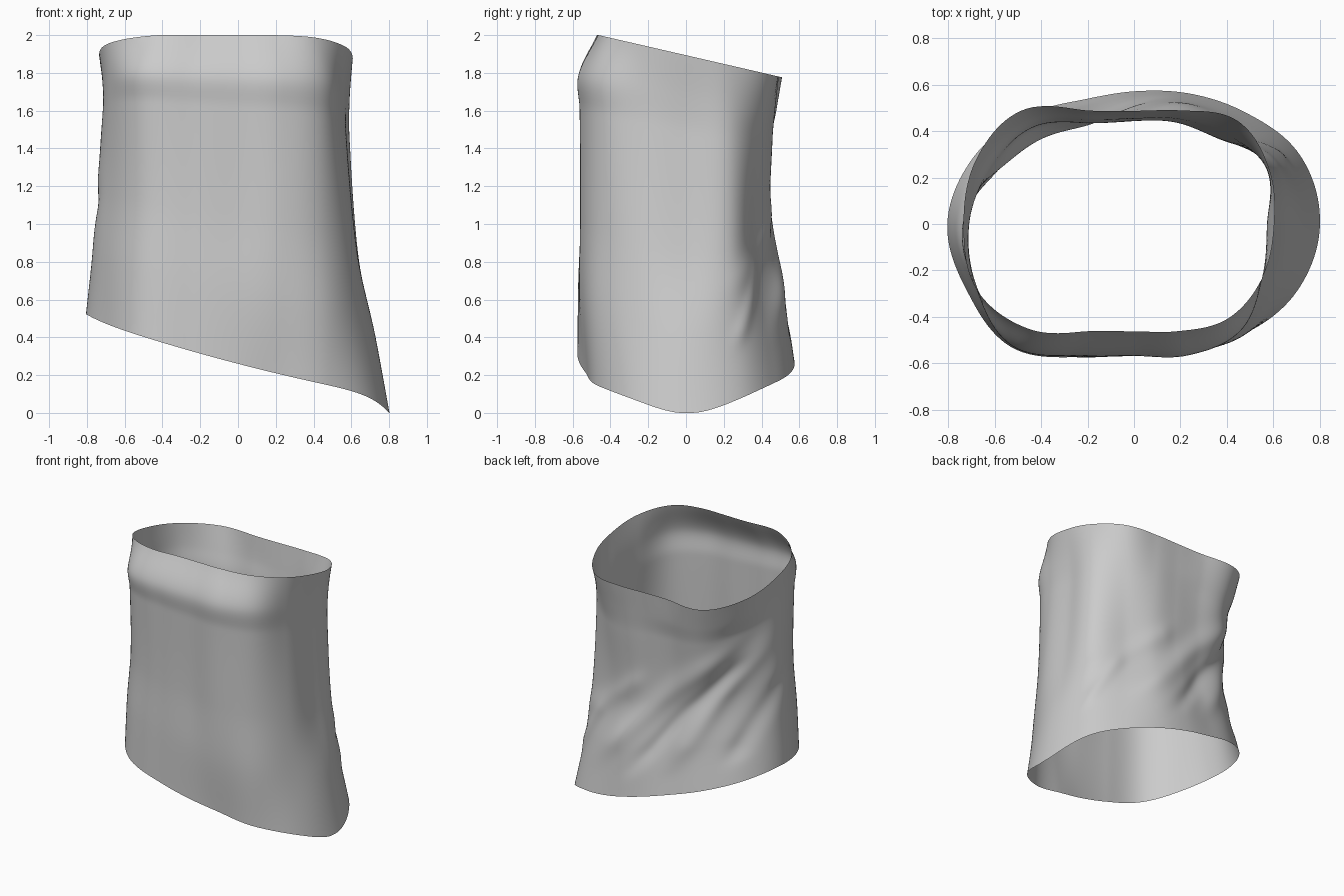
import bpy, bmesh
from math import cos, sin, radians, exp, floor

if "Cube" in bpy.data.objects:
    bpy.data.objects.remove(bpy.data.objects["Cube"])

COLS, ROWS = 176, 72

# Cross-sections: height fraction (0 hem, 1 rim) -> radius every 22.5 deg, from +x towards the back
SECTIONS = [
    (0.00, (.802, .775, .68, .61, .572, .58, .66, .75, .805, .775, .75, .622, .562, .57, .67, .76)),
    (0.22, (.725, .70, .60, .555, .52, .52, .60, .68, .77, .76, .735, .615, .568, .60, .675, .70)),
    (0.45, (.63, .65, .52, .475, .447, .465, .55, .62, .745, .735, .712, .60, .553, .60, .65, .65)),
    (0.78, (.575, .62, .55, .49, .454, .485, .61, .66, .711, .73, .725, .603, .558, .60, .64, .60)),
    (0.88, (.58, .62, .58, .505, .469, .51, .645, .70, .715, .735, .74, .61, .564, .608, .648, .60)),
    (1.00, (.605, .63, .63, .53, .488, .53, .69, .735, .735, .735, .64, .50, .463, .50, .575, .60)),
]

# Cloth folds: start angle, start height, end angle, end height, width, depth
FOLDS = [
    (50, .18, 158, .74, .090, .022),
    (112, .13, 178, .72, .085, .022),
    (20, .33, 88, .57, .075, .012),
    (80, .12, 170, .66, .065, -.022),
    (150, .10, 188, .48, .070, -.018),
    (22, .16, 42, .40, .040, .012),
]


def hermite(p0, p1, m0, m1, t):
    t2, t3 = t * t, t * t * t
    return ((2*t3 - 3*t2 + 1) * p0 + (t3 - 2*t2 + t) * m0
            + (3*t2 - 2*t3) * p1 + (t3 - t2) * m1)


def ring_radius(radii, deg):
    """Smooth closed interpolation around one section."""
    f = deg / 22.5
    i = floor(f)
    a, b, c, d = (radii[(i + k) % 16] for k in (-1, 0, 1, 2))
    return hermite(b, c, (c - a) / 2, (d - b) / 2, f - i)


def side_radius(knots, s):
    """Smooth interpolation up the side between sections."""
    i = 0
    while i < len(knots) - 2 and s > knots[i + 1][0]:
        i += 1

    def slope(k):
        lo, hi = knots[max(k - 1, 0)], knots[min(k + 1, len(knots) - 1)]
        return (hi[1] - lo[1]) / (hi[0] - lo[0])
    h = knots[i + 1][0] - knots[i][0]
    return hermite(knots[i][1], knots[i + 1][1], slope(i) * h, slope(i + 1) * h,
                   (s - knots[i][0]) / h)


def fold_offset(deg, s):
    total = 0
    for a0, s0, a1, s1, width, depth in FOLDS:
        dx, dz = (a1 - a0) * .0105, (s1 - s0) * 1.6
        px, pz = (deg - a0) * .0105, (s - s0) * 1.6
        length = (dx * dx + dz * dz) ** .5
        t = (px * dx + pz * dz) / length ** 2
        across = (px * dz - pz * dx) / length
        beyond = max(abs(t - .5) - .3, 0) / .2
        total += depth * exp(-(across / width) ** 2) * exp(-1.5 * beyond ** 2)
    return total * min(1, s / .12)


def hem_height(x, y):
    """Slanted hem, dipping to a point on the right and raised a little at the back."""
    dip = .63 if x > 0 else .15
    return max(0, .26 - .26 * x + .05 * x * x - dip * x ** 9 + .04 * max(y, 0))


# Cloth tube with slanted hem and tilted top rim
bm = bmesh.new()
grid = []
for c in range(COLS):
    deg = 360 * c / COLS
    ca, sa = cos(radians(deg)), sin(radians(deg))
    knots = [(s, ring_radius(radii, deg)) for s, radii in SECTIONS]
    hem_z = hem_height(knots[0][1] * ca, knots[0][1] * sa)
    rim_z = 2 - .23 * (knots[-1][1] * sa + .463)
    column = []
    for j in range(ROWS + 1):
        s = j / ROWS
        r = side_radius(knots, s) + fold_offset(deg, s)
        column.append(bm.verts.new((r * ca, r * sa, hem_z + (min(rim_z, 2) - hem_z) * s)))
    grid.append(column)
for c in range(COLS):
    a, b = grid[c], grid[(c + 1) % COLS]
    for j in range(ROWS):
        bm.faces.new((a[j], b[j], b[j + 1], a[j + 1])).smooth = True

mesh = bpy.data.meshes.new("cloth_tube")
bm.to_mesh(mesh)
bm.free()
bpy.context.collection.objects.link(bpy.data.objects.new("cloth_tube", mesh))
